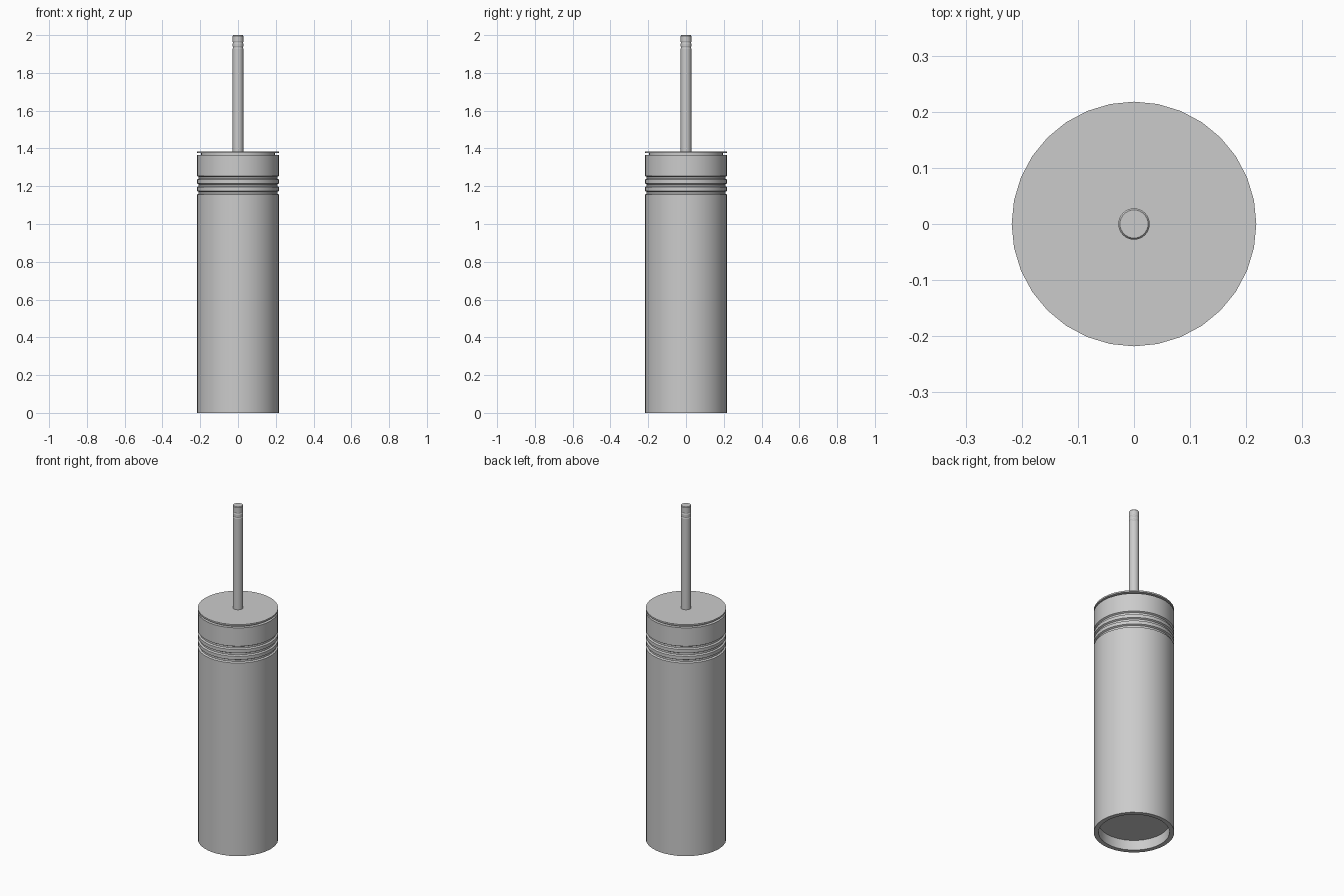
import bpy, bmesh, math

if "Cube" in bpy.data.objects:
    bpy.data.objects.remove(bpy.data.objects["Cube"])

SEG = 32


def lathe(name, profile, seg=SEG):
    """Spin an (r, z) profile round the z axis; r = 0 points close on the axis."""
    bm = bmesh.new()
    verts = [bm.verts.new((r, 0, z)) for r, z in profile]
    edges = [bm.edges.new(p) for p in zip(verts, verts[1:])]
    bmesh.ops.spin(bm, geom=verts + edges, cent=(0, 0, 0), axis=(0, 0, 1),
                   angle=2 * math.pi, steps=seg, use_duplicate=False)
    bmesh.ops.remove_doubles(bm, verts=bm.verts, dist=0.0004)
    bmesh.ops.recalc_face_normals(bm, faces=bm.faces)
    mesh = bpy.data.meshes.new(name)
    bm.to_mesh(mesh)
    bm.free()
    obj = bpy.data.objects.new(name, mesh)
    bpy.context.collection.objects.link(obj)
    bpy.ops.object.select_all(action='DESELECT')
    obj.select_set(True)
    bpy.context.view_layer.objects.active = obj
    bpy.ops.object.shade_smooth_by_angle(angle=math.radians(30))
    return obj


def grooves(radius, depth, half, heights):
    """Profile points of shallow grooves cut into a cylinder wall."""
    pts = []
    for z in heights:
        pts += [(radius, z - half), (radius - depth, z - half * 0.5),
                (radius - depth, z + half * 0.5), (radius, z + half)]
    return pts


# Holder: hollow cup with a recessed base and decorative grooves
R = 0.218
lathe("holder",
      [(0, 0.06), (0.192, 0.06), (0.192, 0), (R, 0)]
      + grooves(R, 0.009, 0.01, (1.165, 1.205, 1.245))
      + [(R, 1.365), (0.2, 1.365), (0.2, 0.08), (0, 0.08)])

# Lid: thin disc on a narrower plug, leaving a shadow gap above the holder
lathe("lid", [(0, 1.345), (0.197, 1.345), (0.197, 1.376), (R, 1.376),
              (R, 1.385), (0, 1.385)])

# Handle: slim rod with fine grooves near its tip
H = 0.028
lathe("handle",
      [(0, 1.38), (H, 1.38)]
      + grooves(H, 0.0015, 0.005, (1.935, 1.96))
      + [(H, 1.996), (H - 0.003, 2.0), (0, 2.0)])
